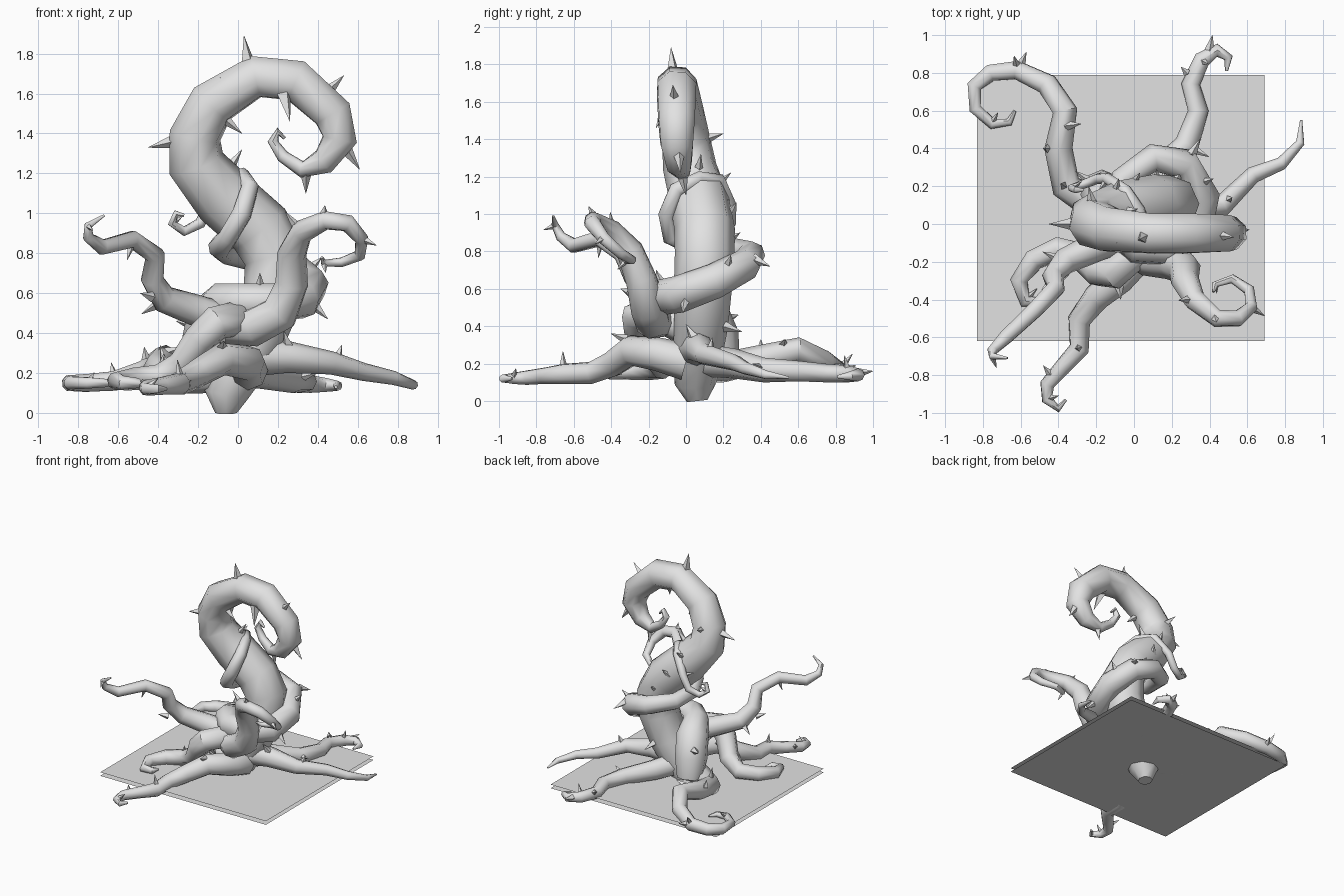
import bpy, bmesh, math
from mathutils import Vector, Matrix

SIDES = 8
mat = bpy.data.materials.new("pale_grey")
mat.diffuse_color = (0.76, 0.76, 0.76, 1)


def finish(name, bm, smooth=True):
    if smooth:
        bmesh.ops.recalc_face_normals(bm, faces=bm.faces[:])
    me = bpy.data.meshes.new(name)
    bm.to_mesh(me)
    bm.free()
    me.materials.append(mat)
    if smooth:
        for p in me.polygons:
            p.use_smooth = True
        me.set_sharp_from_angle(angle=math.radians(48))
    ob = bpy.data.objects.new(name, me)
    bpy.context.collection.objects.link(ob)


def spike(bm, base, tip, r):
    # four-sided thorn from base to tip
    d = Vector(tip) - Vector(base)
    m = Matrix.Translation(Vector(base) + d / 2) @ d.to_track_quat('Z', 'Y').to_matrix().to_4x4()
    bmesh.ops.create_cone(bm, cap_ends=True, segments=4, radius1=r, radius2=0.001,
                          depth=d.length, matrix=m)


def vine(name, pts, thorns=(), every=0, phase=0.0):
    # tapered tube swept along (x, y, z, radius) points, with thorns
    bm = bmesh.new()
    P = [Vector(p[:3]) for p in pts]
    n = len(P)
    T = [(P[min(i + 1, n - 1)] - P[i]).normalized() + (P[i] - P[max(i - 1, 0)]).normalized()
         for i in range(n)]
    T = [t.normalized() for t in T]
    up = T[0].orthogonal().normalized()
    rings, frames = [], []
    for i in range(n):
        if i:
            up = T[i - 1].rotation_difference(T[i]) @ up
        up = (up - T[i] * up.dot(T[i])).normalized()
        side = T[i].cross(up)
        frames.append((up.copy(), side))
        rings.append([bm.verts.new(P[i] + pts[i][3] * (up * math.cos(a) + side * math.sin(a)))
                      for a in (2 * math.pi * k / SIDES for k in range(SIDES))])
    for a, b in zip(rings, rings[1:]):
        for k in range(SIDES):
            j = (k + 1) % SIDES
            bm.faces.new((a[k], a[j], b[j], b[k]))
    bm.faces.new(rings[0])
    bm.faces.new(rings[-1])
    # evenly spaced thorns spiralling round the stem
    if every:
        for i in range(2, n - 1, every):
            a = phase + i * 2.4
            u, s = frames[i]
            d = u * math.cos(a) + s * math.sin(a)
            if d.z < -0.2 and P[i].z < 0.3:
                d.z = -d.z
            r = pts[i][3]
            spike(bm, P[i] + d * r * 0.8, P[i] + d * (r * 1.5 + 0.04) + T[i] * 0.01,
                  0.012 + r * 0.16)
    for base, tip in thorns:
        d = (Vector(tip) - Vector(base)).length
        spike(bm, base, tip, 0.014 + d * 0.16)
    finish(name, bm)


# main trunk with hooked top
vine("main_trunk", [
    (-.06, .06, 0, .055), (-.06, .05, .09, .11), (0, .06, .22, .13), (.1, .08, .4, .145),
    (.18, .09, .6, .155), (.19, .1, .78, .16), (.11, .1, .92, .162), (-.07, .07, 1.08, .16),
    (-.21, .02, 1.25, .145), (-.215, 0, 1.39, .132), (-.13, -.03, 1.55, .125),
    (.09, -.05, 1.685, .112), (.29, -.05, 1.665, .112), (.475, -.05, 1.5, .104),
    (.51, -.05, 1.37, .092), (.43, -.04, 1.26, .068), (.32, -.02, 1.22, .042),
    (.225, 0, 1.285, .032), (.175, .01, 1.36, .027), (.2, .01, 1.41, .02),
    (.235, .01, 1.375, .008)],
    thorns=[((.05, -.07, 1.76), (.03, -.08, 1.89)), ((-.1, -.04, 1.61), (-.09, -.1, 1.68)),
            ((-.32, 0, 1.36), (-.45, 0, 1.33)), ((.44, -.06, 1.6), (.53, -.07, 1.69)),
            ((.53, -.04, 1.34), (.61, -.03, 1.22)), ((.34, -.02, 1.21), (.34, 0, 1.1)),
            ((.23, -.1, 1.6), (.26, -.16, 1.46)), ((-.1, -.05, 1.5), (.02, -.06, 1.4)),
            ((-.06, .06, 1.2), (.02, .08, 1.32)), ((0, .22, 1.0), (.03, .27, 1.06)),
            ((-.1, .16, 1.15), (-.08, .24, 1.22)), ((.12, .24, .87), (.12, .29, .9)),
            ((-.22, .1, 1.4), (-.24, .2, 1.43)), ((.15, .2, .4), (.17, .3, .37))])

# thick vine rising at the back left and coiling around the trunk
vine("coiling_vine", [
    (-.17, .19, .19, .1), (-.16, .16, .34, .125), (-.13, .1, .49, .125), (-.08, -.02, .555, .1),
    (.02, -.12, .555, .095), (.18, -.13, .555, .095), (.32, -.04, .57, .1), (.36, .15, .64, .095),
    (.27, .32, .73, .085), (.1, .35, .78, .075), (-.06, .24, .81, .065), (-.09, .05, .83, .06),
    (-.05, -.08, .88, .05), (.02, -.1, 1.0, .05), (.06, -.05, 1.13, .045),
    (.02, .07, 1.19, .04), (-.05, .18, 1.18, .035), (-.14, .24, 1.05, .03),
    (-.19, .24, .95, .028), (-.27, .21, .91, .025), (-.33, .19, .95, .022),
    (-.31, .18, 1.0, .018), (-.27, .18, .99, .008)],
    every=3, phase=.5, thorns=[((.3, .36, .76), (.35, .45, .72)), ((.36, .22, .72), (.42, .24, .78)),
                               ((.11, -.13, .63), (.11, -.16, .7)), ((.37, 0, .55), (.45, -.02, .47)),
                               ((-.23, .22, .44), (-.31, .28, .46))])

# raised vine curling at the front right
vine("front_right_vine", [
    (-.1, -.06, .44, .09), (.08, -.18, .43, .1), (.21, -.2, .5, .1), (.27, -.24, .65, .085),
    (.27, -.3, .8, .075), (.32, -.4, .91, .06), (.44, -.5, .965, .048), (.55, -.5, .95, .045),
    (.62, -.44, .87, .035), (.61, -.35, .79, .03), (.52, -.29, .755, .025),
    (.43, -.32, .75, .018), (.42, -.36, .78, .007)], every=3, phase=1.5,
    thorns=[((.43, -.5, 1.0), (.435, -.52, 1.04))])

# raised vine at the left
vine("left_raised_vine", [
    (.02, -.03, .43, .09), (-.2, -.12, .51, .08), (-.37, -.2, .57, .07), (-.43, -.28, .67, .058),
    (-.415, -.34, .79, .05), (-.53, -.46, .87, .045), (-.68, -.6, .83, .04),
    (-.75, -.67, .88, .028), (-.75, -.7, .94, .02), (-.67, -.71, .99, .006)],
    every=3, thorns=[((-.43, -.3, .58), (-.49, -.35, .6))])

# arched vine dropping to the front left
vine("front_left_arched_vine", [
    (.02, 0, .4, .1), (-.02, -.18, .47, .088), (-.11, -.26, .45, .088), (-.19, -.25, .37, .082),
    (-.28, -.17, .24, .075), (-.4, -.13, .18, .065), (-.53, -.19, .17, .058),
    (-.61, -.3, .16, .047), (-.575, -.41, .15, .035), (-.5, -.41, .15, .025),
    (-.48, -.36, .15, .008)], every=3, phase=2)

# ground roots
vine("front_root", [
    (.05, 0, .21, .1), (.05, -.15, .25, .09), (-.08, -.29, .27, .083), (-.2, -.39, .2, .072),
    (-.29, -.51, .15, .062), (-.29, -.66, .145, .055), (-.38, -.76, .135, .045),
    (-.46, -.85, .125, .04), (-.46, -.93, .12, .03), (-.4, -.977, .12, .022),
    (-.36, -.93, .12, .008)], every=3, phase=1,
    thorns=[((-.08, -.32, .33), (-.07, -.4, .36)), ((-.44, -.8, .14), (-.48, -.75, .17))])

vine("back_left_root", [
    (0, .05, .2, .09), (-.2, .09, .18, .083), (-.36, .2, .18, .08), (-.4, .4, .225, .075),
    (-.365, .6, .275, .066), (-.46, .74, .21, .06), (-.62, .815, .16, .053),
    (-.76, .8, .15, .048), (-.845, .73, .15, .042), (-.84, .61, .15, .035),
    (-.75, .53, .15, .03), (-.66, .54, .15, .022), (-.63, .6, .15, .008)],
    every=4, phase=.8,
    thorns=[((-.6, .84, .17), (-.57, .91, .19)), ((-.36, .52, .3), (-.28, .53, .33)),
            ((-.46, .4, .27), (-.47, .4, .33))])

vine("back_right_root", [
    (.02, .08, .22, .09), (.12, .26, .2, .08), (.28, .42, .165, .066), (.34, .6, .16, .055),
    (.3, .74, .15, .05), (.36, .87, .145, .045), (.44, .92, .14, .035), (.5, .88, .135, .025),
    (.49, .81, .13, .008)], every=3, phase=2.5,
    thorns=[((.4, .92, .15), (.415, 1.0, .16)), ((.28, .8, .18), (.25, .83, .2))])

vine("right_root", [
    (.05, .05, .28, .1), (.25, .07, .28, .08), (.47, .1, .25, .058), (.63, .26, .205, .045),
    (.78, .32, .175, .035), (.88, .43, .14, .024), (.885, .55, .125, .006)],
    thorns=[((.5, .13, .28), (.52, .14, .34)), ((.25, .04, .34), (.23, .0, .41))])

# two thin stacked ground sheets
for name, z in (("lower_ground_sheet", .1), ("upper_ground_sheet", .13)):
    bm = bmesh.new()
    bm.faces.new([bm.verts.new((x, y, z)) for x, y in
                  ((-.83, -.62), (.69, -.62), (.69, .79), (-.83, .79))])
    finish(name, bm, smooth=False)
